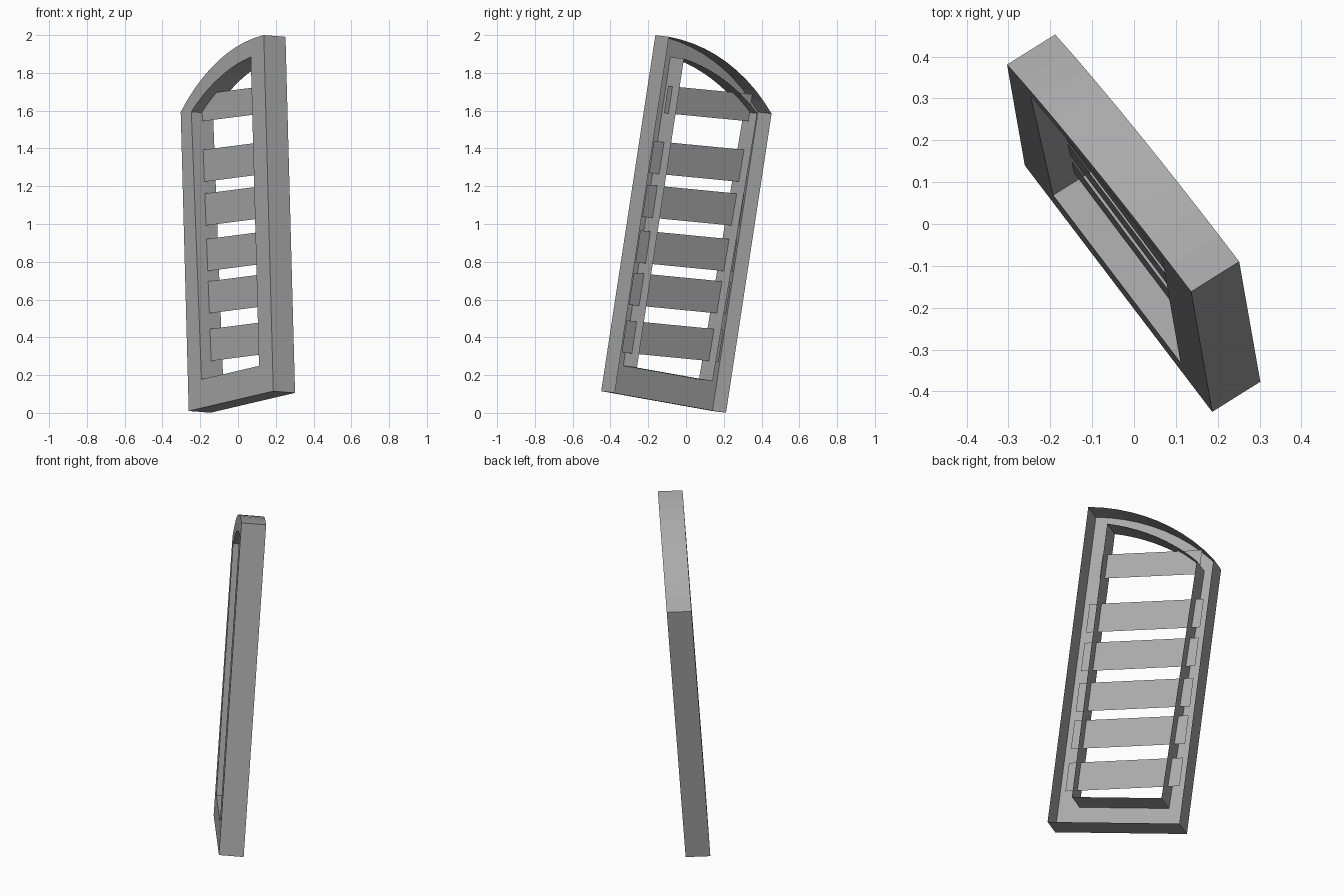
import bpy, bmesh, math
from mathutils import Vector

cube = bpy.data.objects.get("Cube")
if cube:
    bpy.data.objects.remove(cube, do_unlink=True)

# Leaning frame axes: across the width, through the depth, up the height
ORIGIN = Vector((0.187, -0.449, 0.115))
ACROSS = Vector((-0.448, 0.589, -0.105))
DEPTH = Vector((0.115, 0.072, -0.009))
UP = Vector((-0.0505, 0.287, 1.885))
RADIUS = 1.067 / ACROSS.length      # arch radius, in widths
ASPECT = ACROSS.length / UP.length
ARCH_STEPS = 10


def place(a, d, h):
    return ORIGIN + ACROSS * a + DEPTH * d + UP * h


grey = bpy.data.materials.new("plain_grey")
grey.use_nodes = True
grey.diffuse_color = (0.4, 0.4, 0.4, 1)
grey.node_tree.nodes["Principled BSDF"].inputs["Base Color"].default_value = grey.diffuse_color


def finish(name, bm):
    mesh = bpy.data.meshes.new(name)
    bm.to_mesh(mesh)
    bm.free()
    mesh.materials.append(grey)
    obj = bpy.data.objects.new(name, mesh)
    bpy.context.collection.objects.link(obj)


def outline(left, right, bottom, crown):
    """Straight sill and sides under half of a shallow arch."""
    points = [(left, bottom), (right, bottom)]
    start, end = math.asin(right / RADIUS), math.asin(left / RADIUS)
    for i in range(ARCH_STEPS + 1):
        t = start + (end - start) * i / ARCH_STEPS
        drop = RADIUS * (1 - math.cos(t)) * ASPECT
        points.append((RADIUS * math.sin(t), crown - drop))
    return points


# Arched frame: front face, outer and inner walls, open at the back
outer = outline(0, 1, 0, 1)
inner = outline(0.16, 0.875, 0.08, 0.951)
inner[1] = (0.84, 0.08)
bm = bmesh.new()
of, ob, nf, nb = [[bm.verts.new(place(a, d, h)) for a, h in loop]
                  for loop, d in ((outer, 0), (outer, 1), (inner, 0), (inner, 1))]
for i in range(len(outer)):
    j = (i + 1) % len(outer)
    bm.faces.new((of[i], nf[i], nf[j], of[j]))
    bm.faces.new((of[i], of[j], ob[j], ob[i]))
    bm.faces.new((nf[j], nf[i], nb[i], nb[j]))
finish("arched_frame", bm)

# Thin slats passing through the inner walls, slightly askew
SKEW = 0.025
slats = [(0.113, 0.09), (0.247, 0.09), (0.366, 0.09),
         (0.494, 0.09), (0.617, 0.09), (0.787, 0.076)]
for n, (low, height) in enumerate(slats):
    start, end = (0.12, 0.87) if n == len(slats) - 1 else (0.07, 0.93)
    bm = bmesh.new()
    corners = ((start, low), (start, low + height), (end, low + height), (end, low))
    bm.faces.new([bm.verts.new(place(a, 0.48, h + SKEW * a)) for a, h in corners])
    finish(f"slat_{n + 1}", bm)
